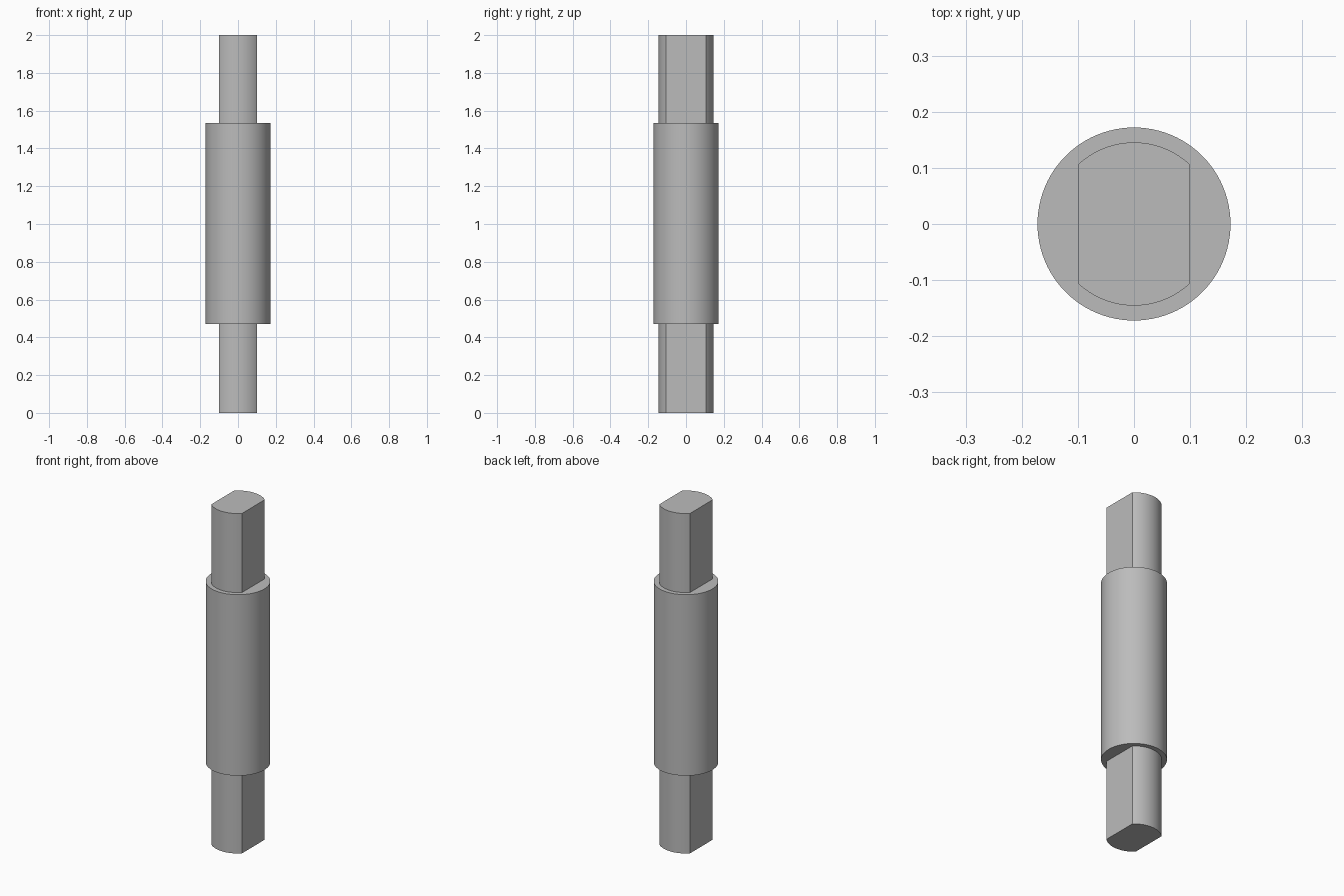
import bpy
import bmesh
from math import asin, cos, pi, radians, sin

if "Cube" in bpy.data.objects:
    bpy.data.objects.remove(bpy.data.objects["Cube"], do_unlink=True)

# Plain grey steel
GREY = (0.5, 0.5, 0.5, 1)
steel = bpy.data.materials.new("grey steel")
steel.use_nodes = True
steel.diffuse_color = GREY
steel.node_tree.nodes["Principled BSDF"].inputs["Base Color"].default_value = GREY

BODY_RADIUS, END_RADIUS, FLAT_X = 0.172, 0.1455, 0.1
SHOULDER_LOW, SHOULDER_HIGH, HEIGHT = 0.47, 1.535, 2.0


def arc(radius, start, end, steps):
    """Points on an arc, both ends included."""
    angles = [start + (end - start) * i / steps for i in range(steps + 1)]
    return [(radius * cos(a), radius * sin(a)) for a in angles]


def extrude_outline(name, outline, bottom, top):
    """Solid prism with smooth curved sides and crisp edges."""
    bm = bmesh.new()
    base = bm.faces.new([bm.verts.new((x, y, bottom)) for x, y in outline])
    grown = bmesh.ops.extrude_face_region(bm, geom=[base], use_keep_orig=True)
    verts = [g for g in grown["geom"] if isinstance(g, bmesh.types.BMVert)]
    bmesh.ops.translate(bm, verts=verts, vec=(0, 0, top - bottom))
    bmesh.ops.recalc_face_normals(bm, faces=bm.faces)
    mesh = bpy.data.meshes.new(name)
    bm.to_mesh(mesh)
    bm.free()
    mesh.materials.append(steel)
    obj = bpy.data.objects.new(name, mesh)
    bpy.context.collection.objects.link(obj)
    mesh.shade_smooth()
    mesh.set_sharp_from_angle(angle=radians(30))
    return obj


# Round central body
extrude_outline("shaft_body", arc(BODY_RADIUS, 0, 2 * pi, 96)[:-1],
                SHOULDER_LOW, SHOULDER_HIGH)

# Ends with two flats facing left and right
half = asin(FLAT_X / END_RADIUS)
front_arc = arc(END_RADIUS, -pi / 2 - half, -pi / 2 + half, 24)
back_arc = arc(END_RADIUS, pi / 2 - half, pi / 2 + half, 24)
flatted = front_arc + back_arc
extrude_outline("lower_flatted_end", flatted, 0, SHOULDER_LOW)
extrude_outline("upper_flatted_end", flatted, SHOULDER_HIGH, HEIGHT)
